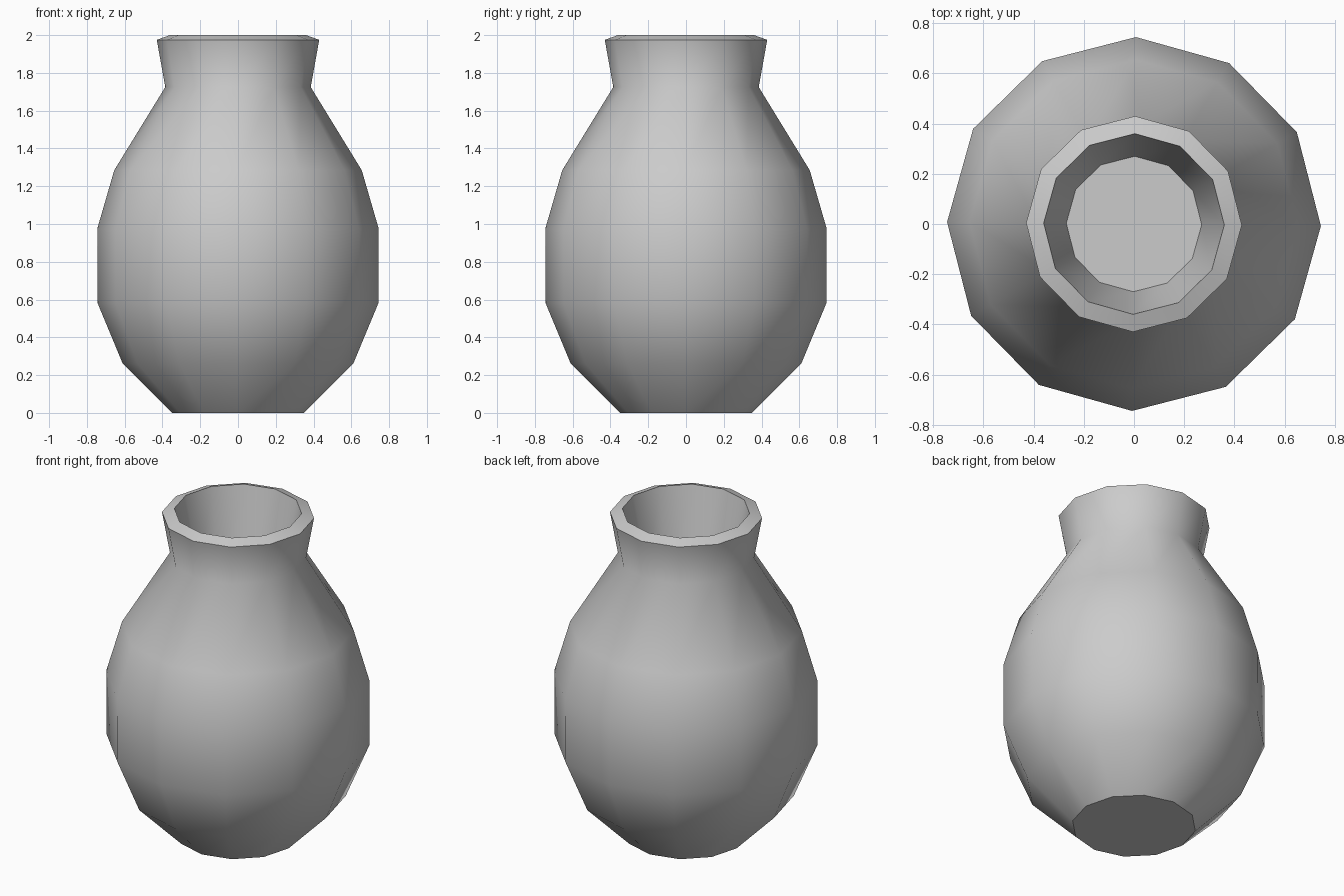
import bpy
import bmesh
from math import cos, sin, pi, radians

cube = bpy.data.objects.get("Cube")
if cube:
    bpy.data.objects.remove(cube, do_unlink=True)

SIDES = 12
TURN = radians(-0.6)

# Clay material
clay = bpy.data.materials.new("light_grey_clay")
clay.use_nodes = True
grey = (0.6, 0.6, 0.6, 1.0)
clay.diffuse_color = grey
clay.node_tree.nodes["Principled BSDF"].inputs["Base Color"].default_value = grey

# Radius and height from the foot, up over the rim, down to the inner floor
profile = [
    (0.35, 0.0), (0.61, 0.26), (0.743, 0.58), (0.745, 0.975),
    (0.655, 1.285), (0.385, 1.725), (0.43, 1.975),
    (0.36, 2.0), (0.27, 1.55),
]


def ring(bm, radius, height):
    angles = [TURN + 2 * pi * i / SIDES for i in range(SIDES)]
    return [bm.verts.new((radius * cos(a), radius * sin(a), height)) for a in angles]


# Vase body, neck, rim and mouth as one lathed surface
bm = bmesh.new()
rings = [ring(bm, r, z) for r, z in profile]
for low, high in zip(rings, rings[1:]):
    for i in range(SIDES):
        j = (i + 1) % SIDES
        bm.faces.new((low[i], low[j], high[j], high[i]))
bm.faces.new(rings[0][::-1])
bm.faces.new(rings[-1])

mesh = bpy.data.meshes.new("vase")
bm.to_mesh(mesh)
bm.free()
mesh.materials.append(clay)
vase = bpy.data.objects.new("vase", mesh)
bpy.context.collection.objects.link(vase)

# Smooth sides with crisp foot, rim and floor edges
bpy.ops.object.select_all(action="DESELECT")
vase.select_set(True)
bpy.context.view_layer.objects.active = vase
bpy.ops.object.shade_smooth_by_angle(angle=radians(43.5))
